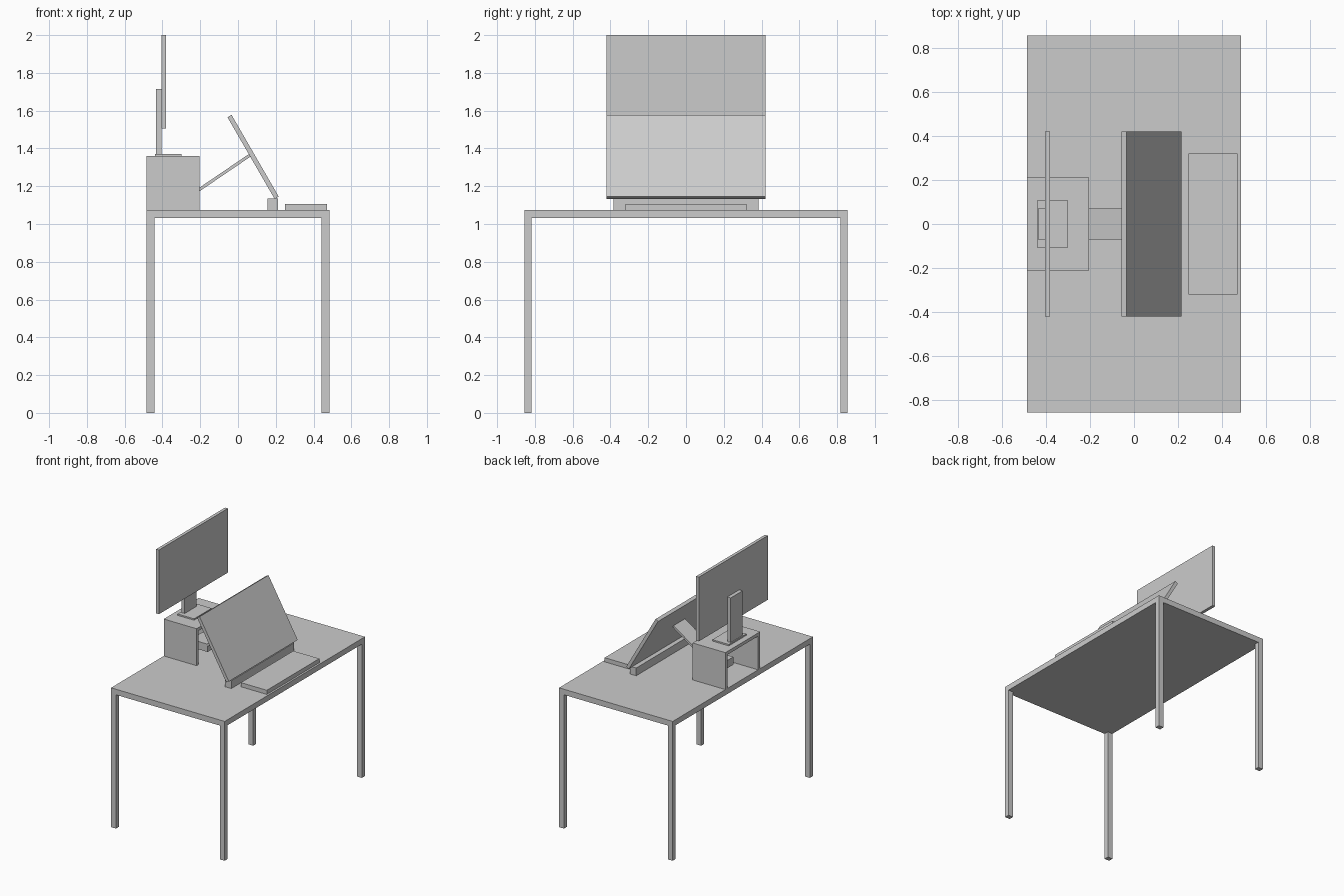
import bpy, math

if "Cube" in bpy.data.objects:
    bpy.data.objects.remove(bpy.data.objects["Cube"])


def box(name, x, y, z):
    """Axis-aligned box from (min, max) ranges."""
    bpy.ops.mesh.primitive_cube_add(size=1, location=[sum(r) / 2 for r in (x, y, z)])
    ob = bpy.context.object
    ob.name = name
    ob.scale = [r[1] - r[0] for r in (x, y, z)]
    bpy.ops.object.transform_apply(location=False, rotation=False, scale=True)
    return ob


def tilted(name, length, half_y, thick, cx, cz, angle):
    """Slab whose length runs along x, then pitched about y."""
    ob = box(name, (-length / 2, length / 2), (-half_y, half_y), (-thick / 2, thick / 2))
    ob.location = (cx, 0, cz)
    ob.rotation_euler = (0, math.radians(angle), 0)
    return ob


X, Y, TOP, UNDER = 0.485, 0.855, 1.075, 1.032

# Table
box("table_top", (-X, X), (-Y, Y), (UNDER, TOP))
for sx, nx in ((-1, "back"), (1, "front")):
    for sy, ny in ((-1, "left"), (1, "right")):
        box(f"{nx}_{ny}_leg",
            sorted((sx * X, sx * (X - 0.042))),
            sorted((sy * Y, sy * (Y - 0.037))), (0, UNDER))

# Riser, open at both x ends
RX, RY, RZ, T = (-X, -0.205), 0.212, 1.36, 0.025
box("riser_top", RX, (-RY, RY), (RZ - T, RZ))
for s, n in ((-1, "left"), (1, "right")):
    box(f"riser_{n}_wall", RX, sorted((s * RY, s * (RY - T))), (TOP, RZ - T))

# Upright monitor
box("monitor_base", (-0.44, -0.30), (-0.107, 0.107), (RZ, 1.371))
box("monitor_neck", (-0.433, -0.404), (-0.073, 0.073), (1.371, 1.715))
box("monitor_screen", (-0.404, -0.38), (-0.42, 0.42), (1.505, 2.0))

# Tilted display with support arm and ledge
tilted("tilted_screen", 0.5, 0.42, 0.025, 0.08, 1.355, 60)
tilted("support_arm", 0.345, 0.07, 0.016, -0.0815, 1.266, -34.2)
box("arm_mount", (-0.355, -0.21), (-0.07, 0.07), (1.125, 1.185))
box("screen_ledge", (0.157, 0.211), (-0.383, 0.383), (TOP, 1.135))

# Keyboard
box("keyboard", (0.248, 0.47), (-0.32, 0.32), (TOP, 1.107))
